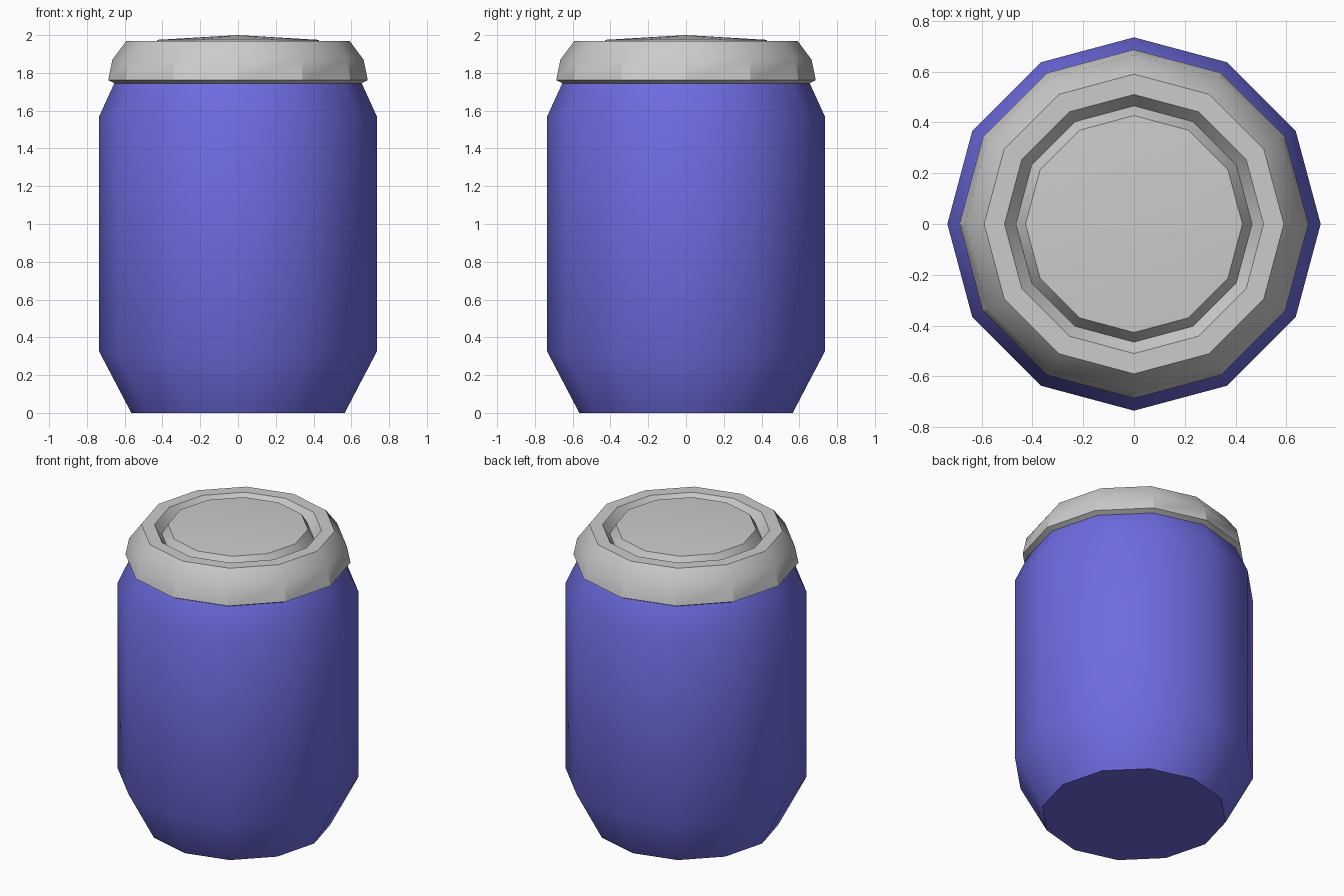
import bpy, bmesh, math

if "Cube" in bpy.data.objects:
    bpy.data.objects.remove(bpy.data.objects["Cube"])

SIDES = 12


def lathe(name, profile, color=None, close_bottom=False):
    """Spin a (radius, z) profile round the z axis; radius 0 makes a pole."""
    bm = bmesh.new()
    rings = []
    for r, z in profile:
        if r == 0:
            rings.append([bm.verts.new((0, 0, z))] * SIDES)
        else:
            rings.append([bm.verts.new((r * math.cos(2 * math.pi * i / SIDES),
                                        r * math.sin(2 * math.pi * i / SIDES), z))
                          for i in range(SIDES)])
    for low, high in zip(rings, rings[1:]):
        for i in range(SIDES):
            j = (i + 1) % SIDES
            quad = [low[i], low[j], high[j], high[i]]
            bm.faces.new(list(dict.fromkeys(quad)))
    if close_bottom:
        bm.faces.new(rings[0][::-1])
    mesh = bpy.data.meshes.new(name)
    bm.to_mesh(mesh)
    bm.free()
    obj = bpy.data.objects.new(name, mesh)
    bpy.context.collection.objects.link(obj)
    if color:
        mat = bpy.data.materials.new(name + "_paint")
        mat.diffuse_color = color
        mat.use_nodes = True
        mat.node_tree.nodes["Principled BSDF"].inputs["Base Color"].default_value = mat.diffuse_color
        mesh.materials.append(mat)
    # facets stay crisp, the gentler profile bends are smoothed
    bpy.ops.object.select_all(action='DESELECT')
    obj.select_set(True)
    bpy.context.view_layer.objects.active = obj
    bpy.ops.object.shade_smooth_by_angle(angle=math.radians(29))
    return obj


# Blue container with tapered foot and shoulder
lathe("barrel_body",
      [(0.565, 0), (0.735, 0.325), (0.735, 1.57), (0.655, 1.745)],
      color=(0.155, 0.15, 0.75, 1), close_bottom=True)

# Grey lid: underside lip, rounded rim, V groove and shallow domed centre
lathe("lid",
      [(0.655, 1.745), (0.687, 1.762), (0.665, 1.87), (0.59, 1.97),
       (0.51, 1.97), (0.465, 1.91), (0.427, 1.975), (0, 2.0)])
